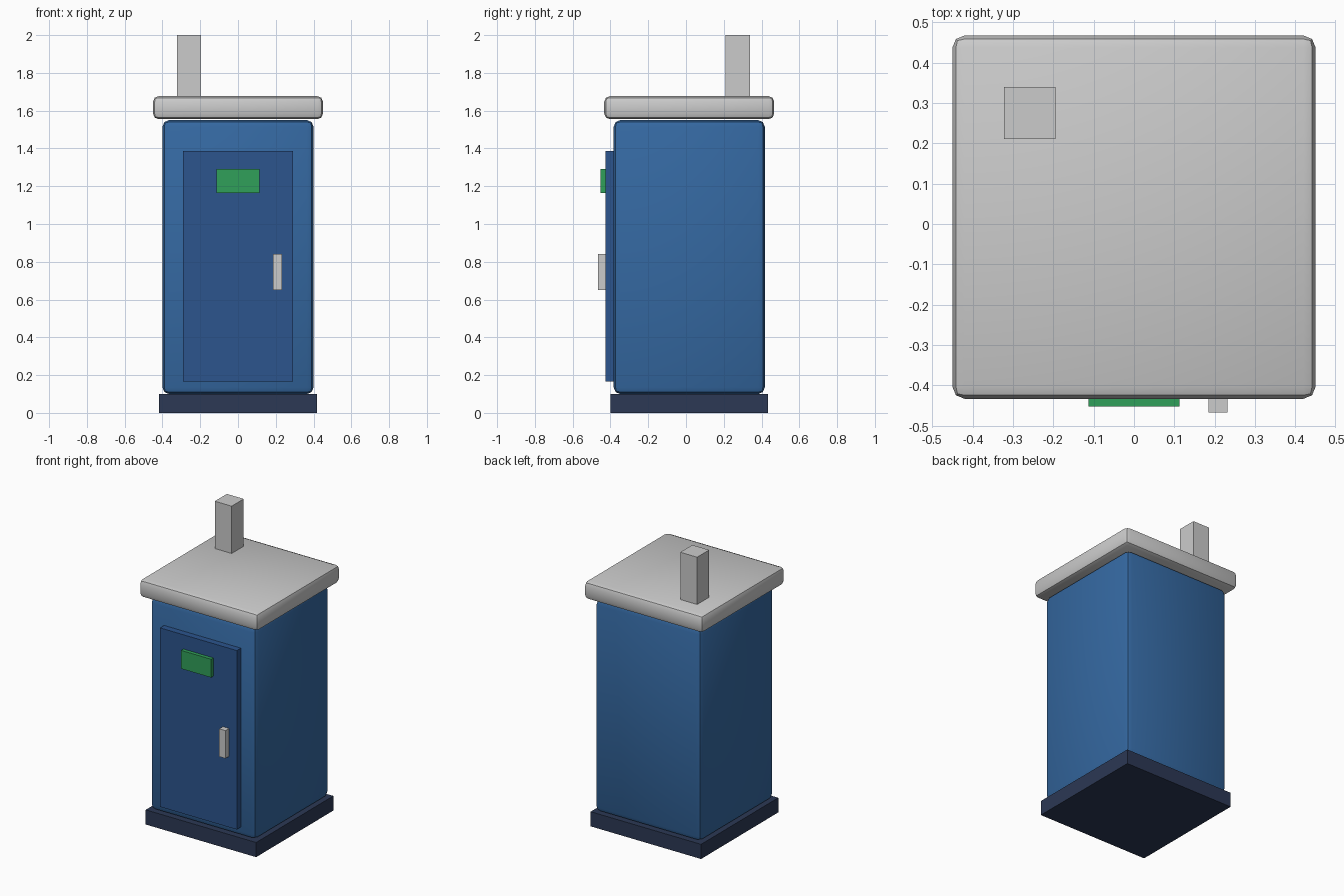
import bpy

if "Cube" in bpy.data.objects:
    bpy.data.objects.remove(bpy.data.objects["Cube"])


def material(name, color):
    m = bpy.data.materials.new(name)
    m.diffuse_color = (*color, 1)
    m.use_nodes = True
    m.node_tree.nodes["Principled BSDF"].inputs["Base Color"].default_value = m.diffuse_color
    return m


blue = material("blue_plastic", (0.035, 0.14, 0.36))
door_blue = material("door_blue", (0.025, 0.09, 0.27))
navy = material("dark_navy", (0.025, 0.04, 0.09))
green = material("green_sign", (0.03, 0.35, 0.10))


def box(name, x, y, z, mat=None, bevel=0.0):
    """Axis-aligned box from (min, max) ranges, optionally with rounded edges."""
    spans = (x, y, z)
    bpy.ops.mesh.primitive_cube_add(size=1, location=[(a + b) / 2 for a, b in spans])
    ob = bpy.context.object
    ob.name = name
    ob.scale = [b - a for a, b in spans]
    bpy.ops.object.transform_apply(location=False, rotation=False, scale=True)
    if mat:
        ob.data.materials.append(mat)
    if bevel:
        mod = ob.modifiers.new("rounded_edges", 'BEVEL')
        mod.width = bevel
        mod.segments = 2
        bpy.ops.object.modifier_apply(modifier=mod.name)
        bpy.ops.object.shade_smooth_by_angle()
    return ob


# Base plinth and cabin
box("base", (-0.417, 0.417), (-0.4, 0.433), (0, 0.1), navy)
box("cabin", (-0.4, 0.4), (-0.383, 0.417), (0.1, 1.55), blue, bevel=0.035)

# Roof slab and vent pipe
box("roof", (-0.45, 0.45), (-0.433, 0.467), (1.555, 1.677), bevel=0.03)
box("vent_pipe", (-0.322, -0.195), (0.21, 0.34), (1.65, 2.0))

# Door with sign and handle
box("door", (-0.29, 0.29), (-0.427, -0.375), (0.165, 1.387), door_blue)
box("door_sign", (-0.113, 0.113), (-0.452, -0.42), (1.165, 1.29), green)
box("door_handle", (0.185, 0.232), (-0.467, -0.42), (0.65, 0.84))
